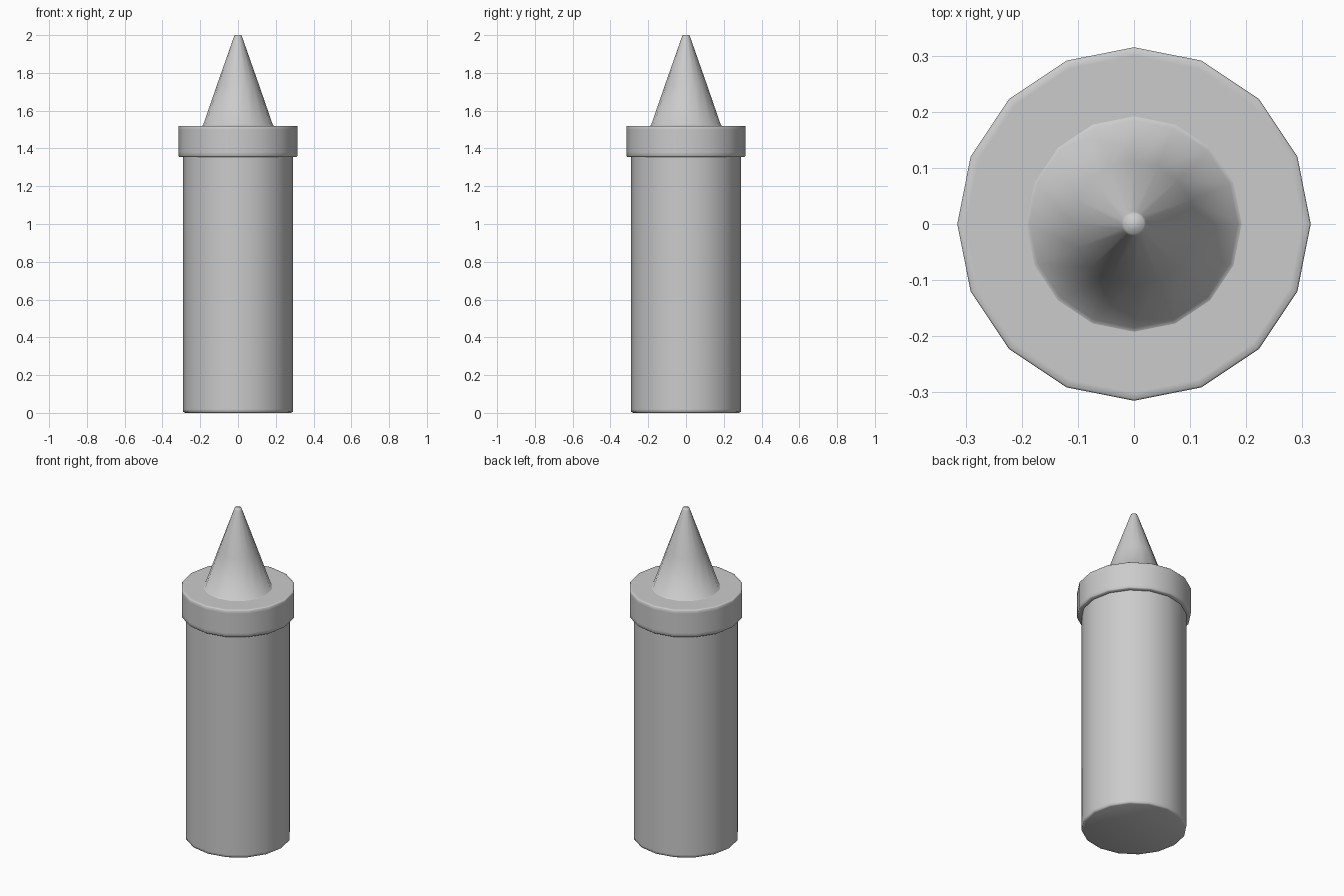
import bpy
import bmesh
from math import cos, sin, tau

SIDES = 16

default = bpy.data.objects.get("Cube")
if default:
    bpy.data.objects.remove(default, do_unlink=True)

# Single plain grey plastic
grey = bpy.data.materials.new("light grey plastic")
grey.use_nodes = True
colour = (0.6, 0.6, 0.6, 1)
grey.diffuse_color = colour
grey.node_tree.nodes["Principled BSDF"].inputs["Base Color"].default_value = colour


def lathe(name, profile, cap_start=False, cap_end=False):
    """Turn a (radius, height) profile, listed bottom to top, around z."""
    bm = bmesh.new()
    rings = [[bm.verts.new((r * cos(tau * i / SIDES), r * sin(tau * i / SIDES), z))
              for i in range(SIDES)] for r, z in profile]
    for low, high in zip(rings, rings[1:]):
        for i in range(SIDES):
            j = (i + 1) % SIDES
            bm.faces.new((low[i], low[j], high[j], high[i]))
    if cap_start:
        bm.faces.new(rings[0][::-1])
    if cap_end:
        bm.faces.new(rings[-1])
    for face in bm.faces:
        face.smooth = True
    mesh = bpy.data.meshes.new(name)
    bm.to_mesh(mesh)
    bm.free()
    mesh.materials.append(grey)
    obj = bpy.data.objects.new(name, mesh)
    bpy.context.collection.objects.link(obj)
    return obj


# Cylindrical body with tight loops that hold its bottom edge
lathe("bottle_body", [(0.28, 0), (0.29, 0.005), (0.29, 0.02),
                      (0.29, 1.34), (0.29, 1.36)], cap_start=True)

# Wide collar: underside lip, wall and flat top running in to the nozzle
lathe("cap_collar", [(0.288, 1.355), (0.31, 1.355), (0.315, 1.36), (0.315, 1.38),
                     (0.315, 1.50), (0.315, 1.517), (0.312, 1.52),
                     (0.30, 1.52), (0.18, 1.52)])

# Tapered nozzle with a softened foot and a blunt tip
lathe("nozzle", [(0.192, 1.52), (0.185, 1.523), (0.11, 1.74),
                 (0.022, 1.99), (0.018, 2.0)], cap_end=True)
